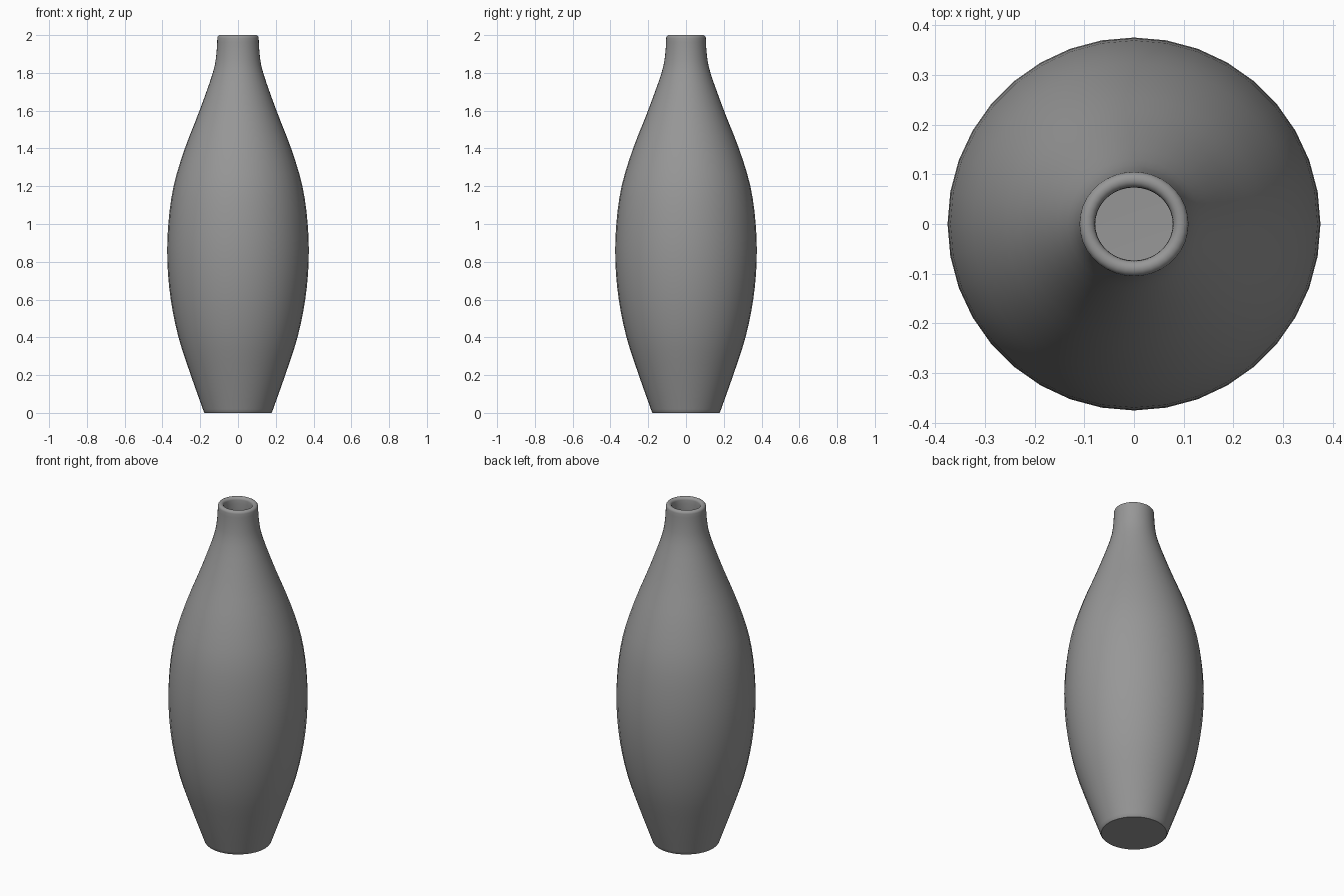
import bpy, bmesh, math

if "Cube" in bpy.data.objects:
    bpy.data.objects.remove(bpy.data.objects["Cube"])

SEG = 36

# half-widths up the outside: (z, radius)
OUTER = [(0.02, 0.186), (0.2, 0.25), (0.4, 0.315), (0.6, 0.356), (0.8, 0.374),
         (1.0, 0.369), (1.2, 0.341), (1.4, 0.281), (1.6, 0.203), (1.8, 0.132),
         (1.9, 0.113), (1.985, 0.108)]
# half-widths down the inside
INNER = [(1.985, 0.077), (1.9, 0.079), (1.8, 0.105), (1.6, 0.183), (1.4, 0.263),
         (1.2, 0.324), (1.0, 0.354), (0.8, 0.362), (0.6, 0.342), (0.4, 0.300),
         (0.2, 0.235), (0.04, 0.17)]


def smooth_curve(pts, steps=3):
    """Catmull-Rom through the points."""
    p = [pts[0]] + pts + [pts[-1]]
    out = []
    for i in range(1, len(p) - 2):
        a, b, c, d = p[i - 1:i + 3]
        for s in range(steps):
            t = s / steps
            out.append(tuple(0.5 * (2 * b[k] + (c[k] - a[k]) * t
                       + (2 * a[k] - 5 * b[k] + 4 * c[k] - d[k]) * t * t
                       + (3 * b[k] - a[k] - 3 * c[k] + d[k]) * t ** 3) for k in (0, 1)))
    return out + [pts[-1]]


# rounded lip between the outside and the inside
lip = [(1.985 + 0.015 * math.sin(math.pi * k / 8), 0.0925 + 0.0155 * math.cos(math.pi * k / 8))
       for k in range(1, 8)]
# full section: foot, outside, lip, inside
profile = [(0.0, 0.176), (0.006, 0.181)] + smooth_curve(OUTER) + lip + smooth_curve(INNER)

bm = bmesh.new()
rings = []
for z, r in profile:
    # the neck is very slightly wider in x than in y
    squash = 0.003 * max(0.0, min(1.0, (z - 1.2) / 0.7))
    rings.append([bm.verts.new(((r + squash * 0.5) * math.cos(2 * math.pi * i / SEG),
                                (r - squash) * math.sin(2 * math.pi * i / SEG), z))
                  for i in range(SEG)])
for a, b in zip(rings, rings[1:]):
    for i in range(SEG):
        j = (i + 1) % SEG
        bm.faces.new((a[i], a[j], b[j], b[i]))

# underside and inner floor
bm.faces.new(rings[0][::-1])
centre = bm.verts.new((0, 0, 0.03))
for i in range(SEG):
    bm.faces.new((rings[-1][i], rings[-1][(i + 1) % SEG], centre))
bmesh.ops.recalc_face_normals(bm, faces=bm.faces)

mesh = bpy.data.meshes.new("vase")
bm.to_mesh(mesh)
bm.free()
vase = bpy.data.objects.new("vase", mesh)
bpy.context.collection.objects.link(vase)

# dark grey glaze
glaze = bpy.data.materials.new("dark_grey")
glaze.diffuse_color = (0.31, 0.31, 0.31, 1)
glaze.use_nodes = True
glaze.node_tree.nodes["Principled BSDF"].inputs["Base Color"].default_value = glaze.diffuse_color
mesh.materials.append(glaze)

bpy.context.view_layer.objects.active = vase
vase.select_set(True)
bpy.ops.object.shade_smooth_by_angle(angle=math.radians(40))
